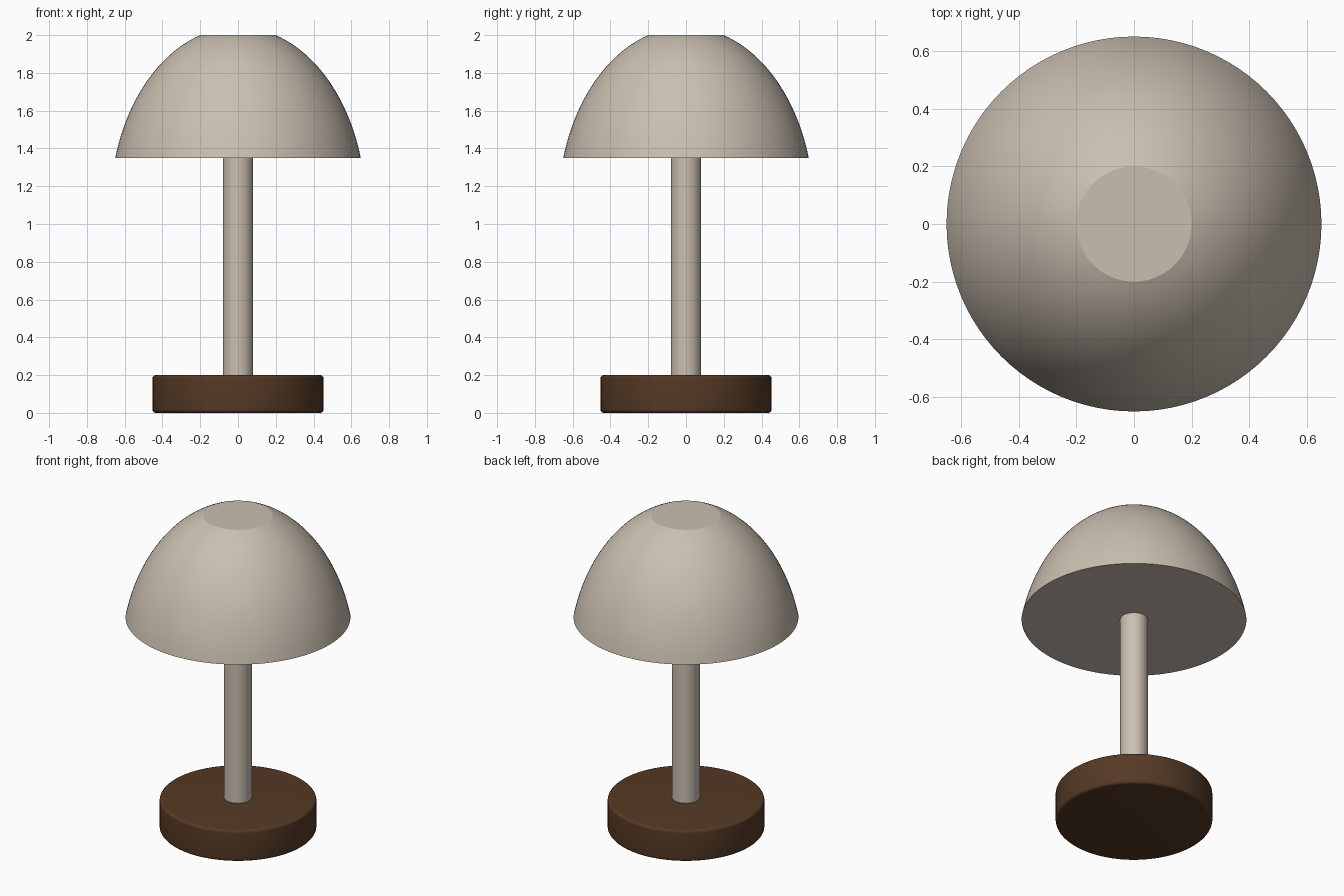
import bpy, bmesh, math

if "Cube" in bpy.data.objects:
    bpy.data.objects.remove(bpy.data.objects["Cube"])


def material(name, rgb):
    m = bpy.data.materials.new(name)
    m.diffuse_color = (*rgb, 1)
    m.use_nodes = True
    m.node_tree.nodes["Principled BSDF"].inputs["Base Color"].default_value = m.diffuse_color
    return m


cream = material("warm cream", (0.59, 0.52, 0.435))
brown = material("dark walnut", (0.09, 0.041, 0.018))


def lathe(name, profile, mat, sides=96, angle=18):
    """Spin an (r, z) profile, listed bottom to top, into a capped solid."""
    bm = bmesh.new()
    rings = [[bm.verts.new((r * math.cos(2 * math.pi * i / sides),
                            r * math.sin(2 * math.pi * i / sides), z))
              for i in range(sides)] for r, z in profile]
    for a, b in zip(rings, rings[1:]):
        for i in range(sides):
            j = (i + 1) % sides
            bm.faces.new((a[i], a[j], b[j], b[i]))
    bm.faces.new(rings[0][::-1])
    bm.faces.new(rings[-1])
    me = bpy.data.meshes.new(name)
    bm.to_mesh(me)
    bm.free()
    me.materials.append(mat)
    ob = bpy.data.objects.new(name, me)
    bpy.context.collection.objects.link(ob)
    bpy.ops.object.select_all(action='DESELECT')
    ob.select_set(True)
    bpy.context.view_layer.objects.active = ob
    bpy.ops.object.shade_smooth_by_angle(angle=math.radians(angle))
    return ob


# Round base with softened edges
R, H, B, N = 0.453, 0.2, 0.018, 6
arc = [math.pi / 2 * i / N for i in range(N + 1)]
base = [(R - B + B * math.sin(t), B + 0.003 - B * math.cos(t)) for t in arc]
base += [(R - B + B * math.cos(t), H - B + B * math.sin(t)) for t in arc]
base = [(r, max(0.0, z - 0.003) if z < 0.1 else z) for r, z in base]
lathe("base", base, brown)

# Straight stem
lathe("stem", [(0.08, 0.19), (0.08, 1.36)], cream, sides=48)

# Domed shade: slice of an ellipsoid with flat top and closed underside
z0, z1, steps = 1.35, 2.0, 24
a0 = math.asin((z0 - 1.084) / 0.9587)
a1 = math.asin((z1 - 1.084) / 0.9587)
dome = []
for i in range(steps + 1):
    t = a0 + (a1 - a0) * i / steps
    dome.append((0.6765 * math.cos(t), 1.084 + 0.9587 * math.sin(t)))
lathe("shade", dome, cream)
